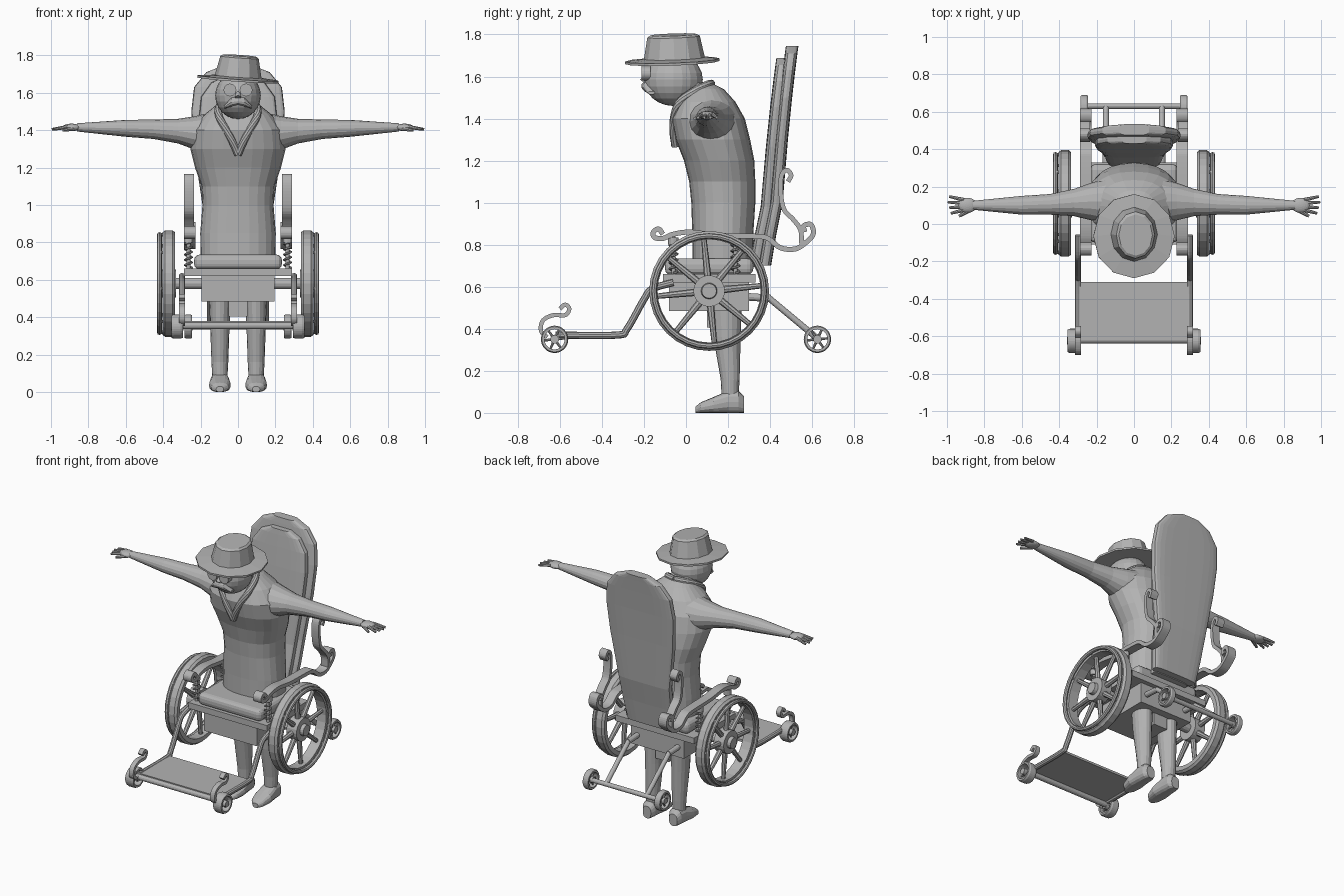
import bpy, bmesh
from math import pi, sin, cos, radians
from mathutils import Vector

if "Cube" in bpy.data.objects:
    bpy.data.objects.remove(bpy.data.objects["Cube"])

grey = bpy.data.materials.new("plain grey")
grey.use_nodes = True
grey.diffuse_color = (0.45, 0.45, 0.45, 1)
grey.node_tree.nodes["Principled BSDF"].inputs["Base Color"].default_value = grey.diffuse_color
parts = []


def finish(name, bm):
    bmesh.ops.recalc_face_normals(bm, faces=bm.faces)
    mesh = bpy.data.meshes.new(name)
    bm.to_mesh(mesh)
    bm.free()
    mesh.materials.append(grey)
    obj = bpy.data.objects.new(name, mesh)
    bpy.context.collection.objects.link(obj)
    parts.append(obj)
    return obj


def loft(name, rings, closed=False):
    """Skin a list of equal point rings, with end caps unless closed."""
    bm = bmesh.new()
    rows = [[bm.verts.new(p) for p in ring] for ring in rings]
    n = len(rows[0])
    pairs = list(zip(rows, rows[1:])) + ([(rows[-1], rows[0])] if closed else [])
    for a, b in pairs:
        for i in range(n):
            j = (i + 1) % n
            bm.faces.new((a[i], a[j], b[j], b[i]))
    if not closed:
        bm.faces.new(rows[0])
        bm.faces.new(rows[-1])
    return finish(name, bm)


def oval(rx, ry, n=24, power=2):
    """Superellipse outline."""
    def bulge(v):
        return (abs(v) ** (2 / power)) * (1 if v > 0 else -1)
    return [(rx * bulge(cos(2 * pi * i / n)), ry * bulge(sin(2 * pi * i / n))) for i in range(n)]


def upright(name, sections, n=24, power=2, x=0):
    """Loft of (z, y centre, x radius, y radius) sections."""
    return loft(name, [[(x + u, y + v, z) for u, v in oval(rx, ry, n, power)]
                       for z, y, rx, ry in sections])


def lathe(name, profile, y, z, n=32):
    """Turn a closed (x, radius) profile about an x-wise axle."""
    rings = [[(x, y + r * cos(2 * pi * i / n), z + r * sin(2 * pi * i / n)) for x, r in profile]
             for i in range(n)]
    return loft(name, rings, closed=True)


def box(name, lo, hi, bevel=0):
    lo, hi = Vector(lo), Vector(hi)
    bm = bmesh.new()
    bmesh.ops.create_cube(bm, size=1)
    for v in bm.verts:
        v.co = (lo + hi) / 2 + v.co * (hi - lo)
    if bevel:
        bmesh.ops.bevel(bm, geom=bm.edges[:], offset=bevel, segments=3, profile=0.5, affect='EDGES')
    return finish(name, bm)


def ball(name, centre, size):
    bm = bmesh.new()
    bmesh.ops.create_uvsphere(bm, u_segments=20, v_segments=12, radius=1)
    for v in bm.verts:
        v.co = Vector(centre) + v.co * Vector(size)
    return finish(name, bm)


def rod(name, a, b, r1, r2=None, n=12):
    a, b = Vector(a), Vector(b)
    turn = (b - a).to_track_quat('Z', 'Y')
    ends = ((a, r1), (b, r1 if r2 is None else r2))
    return loft(name, [[p + turn @ Vector((u, v, 0)) for u, v in oval(r, r, n)] for p, r in ends])


def rounded(points, steps=5):
    """Catmull-Rom smoothing of a path."""
    p = [Vector(q) for q in points]
    p = [p[0] * 2 - p[1]] + p + [p[-1] * 2 - p[-2]]
    out = []
    for a, b, c, d in zip(p, p[1:], p[2:], p[3:]):
        for k in range(steps):
            t = k / steps
            out.append(0.5 * (2 * b + (c - a) * t + (2 * a - 5 * b + 4 * c - d) * t * t
                              + (3 * b - a - 3 * c + d) * t ** 3))
    return out + [p[-2]]


def tube(name, points, r, steps=5, n=10):
    path = rounded(points, steps)
    rings = []
    for i, p in enumerate(path):
        along = path[min(i + 1, len(path) - 1)] - path[max(i - 1, 0)]
        turn = along.to_track_quat('Z', 'X')
        rings.append([p + turn @ Vector((u, v, 0)) for u, v in oval(r, r, n)])
    return loft(name, rings)


def ribbon(name, points, x, half, thick):
    """Flat band following a (y, z) path."""
    path = rounded([(0, y, z) for y, z in points])
    rings = []
    for i, p in enumerate(path):
        along = (path[min(i + 1, len(path) - 1)] - path[max(i - 1, 0)]).normalized()
        out = Vector((0, -along.z, along.y)) * thick / 2
        rings.append([p + out * b + Vector((x + half * a, 0, 0))
                      for a, b in ((-1, -1), (1, -1), (1, 1), (-1, 1))])
    return loft(name, rings)


def wheel(name, x, y, z, outer, inner, half, hub, spokes, spoke_r):
    edge = (outer - inner) * 0.3
    lathe(name + "_rim", [(x - half, inner), (x + half, inner), (x + half, outer - edge),
                          (x + half * 0.6, outer), (x - half * 0.6, outer), (x - half, outer - edge)], y, z)
    rod(name + "_hub", (x - half * 1.1, y, z), (x + half * 1.1, y, z), hub, n=20)
    for k in range(spokes):
        a = 2 * pi * k / spokes + 0.1
        d = Vector((0, cos(a), sin(a)))
        c = Vector((x, y, z))
        rod(name + "_spoke", c + d * hub * 0.7, c + d * (inner + edge), spoke_r, spoke_r * 0.7, 8)


# Seat, underframe and axles
box("seat_cushion", (-0.235, -0.1, 0.655), (0.235, 0.32, 0.735), 0.03)
box("seat_base", (-0.29, -0.11, 0.62), (0.29, 0.33, 0.66))
box("under_box", (-0.195, -0.08, 0.485), (0.195, 0.3, 0.62))
box("under_block", (-0.05, 0.1, 0.405), (0.05, 0.25, 0.49))
rod("main_axle", (-0.4, 0.11, 0.58), (0.4, 0.11, 0.58), 0.03)
rod("front_axle", (-0.33, -0.62, 0.355), (0.33, -0.62, 0.355), 0.018)
rod("rear_axle", (-0.27, 0.63, 0.35), (0.27, 0.63, 0.35), 0.015)
box("footplate", (-0.29, -0.62, 0.365), (0.29, -0.31, 0.38))

# Tall backrest: outer shell with a padded front
shell = [(0.7, 0.375, 0.16), (0.85, 0.4, 0.18), (1.0, 0.43, 0.19), (1.3, 0.455, 0.235), (1.5, 0.475, 0.25),
         (1.63, 0.49, 0.235), (1.71, 0.5, 0.17), (1.745, 0.505, 0.08)]
upright("backrest_shell", [(z, y, w, 0.03) for z, y, w in shell], power=4)
upright("backrest_pad", [(z * 0.95 + 0.03, y - 0.045, w * 0.84, 0.03) for z, y, w in shell], power=4)

# Paired chair parts
arm_path = [(-0.11, 0.85), (-0.13, 0.875), (-0.155, 0.86), (-0.15, 0.835), (-0.11, 0.83), (-0.06, 0.85),
            (0.02, 0.86), (0.15, 0.845), (0.33, 0.84), (0.39, 0.83), (0.45, 0.785), (0.52, 0.78),
            (0.57, 0.81), (0.605, 0.85), (0.595, 0.895), (0.56, 0.89), (0.565, 0.86)]
upper_path = [(0.55, 0.8), (0.545, 0.87), (0.51, 0.92), (0.465, 0.97), (0.45, 1.06), (0.455, 1.13),
              (0.48, 1.155), (0.5, 1.13), (0.485, 1.1)]
foot_scroll = [(-0.66, 0.36), (-0.69, 0.39), (-0.68, 0.44), (-0.63, 0.465), (-0.575, 0.465),
               (-0.555, 0.495), (-0.575, 0.515), (-0.6, 0.495)]
for s, side in ((1, "left_"), (-1, "right_")):
    wheel(side + "main_wheel", s * 0.37, 0.11, 0.58, 0.285, 0.245, 0.034, 0.075, 8, 0.018)
    rod(side + "hub_cap", (s * 0.37, 0.11, 0.58), (s * 0.43, 0.11, 0.58), 0.045, 0.035, 16)
    lathe(side + "hand_rim", [(s * 0.42 + u, 0.262 + v) for u, v in oval(0.013, 0.013, 8)], 0.11, 0.58)
    for k in range(8):
        d = Vector((0, cos(k * pi / 4 + 0.1), sin(k * pi / 4 + 0.1))) * 0.262
        c = Vector((s * 0.39, 0.11, 0.58)) + d
        rod(side + "rim_peg", c, c + Vector((s * 0.035, 0, 0)), 0.009, n=8)
    wheel(side + "front_caster", s * 0.325, -0.625, 0.35, 0.065, 0.048, 0.03, 0.02, 6, 0.007)
    wheel(side + "rear_caster", s * 0.265, 0.625, 0.35, 0.065, 0.048, 0.02, 0.02, 6, 0.007)
    tube(side + "foot_frame", [(s * 0.3, y, z) for y, z in
         ((-0.06, 0.62), (-0.16, 0.59), (-0.2, 0.54), (-0.28, 0.4), (-0.33, 0.37), (-0.62, 0.37))], 0.017)
    rod(side + "rear_stub", (s * 0.15, 0.25, 0.555), (s * 0.15, 0.4, 0.545), 0.018)
    rod(side + "rear_strut", (s * 0.15, 0.39, 0.55), (s * 0.15, 0.63, 0.35), 0.015)
    ribbon(side + "armrest", arm_path, s * 0.258, 0.03, 0.024)
    ribbon(side + "back_scroll", upper_path, s * 0.262, 0.026, 0.022)
    ribbon(side + "foot_scroll", foot_scroll, s * 0.3, 0.016, 0.02)
    # Coil springs on posts below the armrests
    for y in (-0.06, 0.235):
        rod(side + "spring_post", (s * 0.265, y, 0.65), (s * 0.265, y, 0.84), 0.01)
        rod(side + "spring_cap", (s * 0.265, y, 0.8), (s * 0.265, y, 0.835), 0.025)
        tube(side + "spring", [(s * 0.265 + 0.019 * cos(k * pi / 4), y + 0.019 * sin(k * pi / 4), 0.665 + 0.0035 * k)
                               for k in range(40)], 0.006, 1, 6)

# Torso from (z, front y, back y, half width)
torso = [(0.7, 0.03, 0.32, 0.2), (0.85, 0.03, 0.32, 0.202), (1.0, 0.025, 0.33, 0.19), (1.1, 0.015, 0.33, 0.195),
         (1.2, -0.01, 0.325, 0.23), (1.3, -0.05, 0.305, 0.255), (1.4, -0.07, 0.28, 0.245),
         (1.48, -0.04, 0.235, 0.185), (1.54, 0, 0.18, 0.11), (1.57, 0, 0.12, 0.06)]
upright("torso", [(z, (f + b) / 2, w, (b - f) / 2) for z, f, b, w in torso], power=2.3)
rod("neck", (0, 0.06, 1.5), (0, -0.04, 1.58), 0.07)

# Arms from (x, y, z, y radius, z radius), then hands, legs and collar
arm = [(0.12, 0.12, 1.38, 0.13, 0.12), (0.23, 0.12, 1.385, 0.1, 0.09), (0.32, 0.115, 1.395, 0.073, 0.066),
       (0.45, 0.105, 1.405, 0.055, 0.052), (0.6, 0.1, 1.41, 0.05, 0.045), (0.86, 0.1, 1.415, 0.024, 0.022)]
for s, side in ((1, "left_"), (-1, "right_")):
    loft(side + "arm", [[(s * x, y + u, z + v) for u, v in oval(ry, rz, 16)] for x, y, z, ry, rz in arm])
    ball(side + "palm", (s * 0.89, 0.1, 1.415), (0.05, 0.04, 0.02))
    for k in range(4):
        y = 0.075 + k * 0.018
        rod(side + "finger", (s * 0.91, y, 1.418), (s * (0.995 - 0.008 * abs(k - 2)), y + (k - 1.5) * 0.012, 1.405),
            0.011, 0.007, 8)
    rod(side + "thumb", (s * 0.87, 0.08, 1.41), (s * 0.935, 0.042, 1.4), 0.013, 0.008, 8)
    upright(side + "leg", [(0.07, 0.21, 0.04, 0.04), (0.16, 0.21, 0.045, 0.045), (0.36, 0.195, 0.052, 0.065),
                           (0.55, 0.19, 0.06, 0.075)], 16, x=s * 0.097)
    loft(side + "shoe", [[(s * 0.097 + u, y, max(0, h / 2 + v)) for u, v in oval(w, h / 2, 16, 2.6)]
                         for y, w, h in ((0.045, 0.02, 0.03), (0.07, 0.045, 0.05), (0.13, 0.058, 0.075),
                                         (0.2, 0.05, 0.105), (0.25, 0.046, 0.105), (0.275, 0.03, 0.08))])
    tube(side + "lapel", [(0, -0.05, 1.27), (s * 0.045, -0.06, 1.37), (s * 0.1, -0.035, 1.47),
                          (s * 0.1, 0.04, 1.53), (s * 0.06, 0.1, 1.56), (0, 0.12, 1.565)], 0.02)
    lens = rod(side + "lens", (s * 0.043, -0.17, 1.615), (s * 0.043, -0.212, 1.615), 0.034, n=20)
    loft(side + "moustache", [[(s * x, y + u, z + v) for u, v in oval(0.018, h, 10)] for x, y, z, h in
         ((0, -0.195, 1.555, 0.02), (0.035, -0.187, 1.55, 0.025), (0.075, -0.165, 1.522, 0.008))])
ball("head", (0, -0.06, 1.585), (0.122, 0.14, 0.125))
rod("nose", (0, -0.18, 1.61), (0, -0.205, 1.575), 0.01, 0.017)

# Faceted hat, slightly tilted
hat = upright("hat", [(-0.005, -0.01, 0.1, 0.12), (-0.008, -0.01, 0.218, 0.225), (0.004, -0.01, 0.218, 0.225),
                      (0.012, 0, 0.125, 0.145), (0.115, 0, 0.103, 0.125), (0.124, 0, 0.09, 0.11)], 12)
hat.location = (0, -0.055, 1.675)
hat.rotation_euler = (radians(2), radians(4), 0)

for obj in bpy.context.view_layer.objects:
    obj.select_set(obj in parts)
bpy.context.view_layer.objects.active = parts[0]
bpy.ops.object.shade_smooth_by_angle(angle=radians(35))
